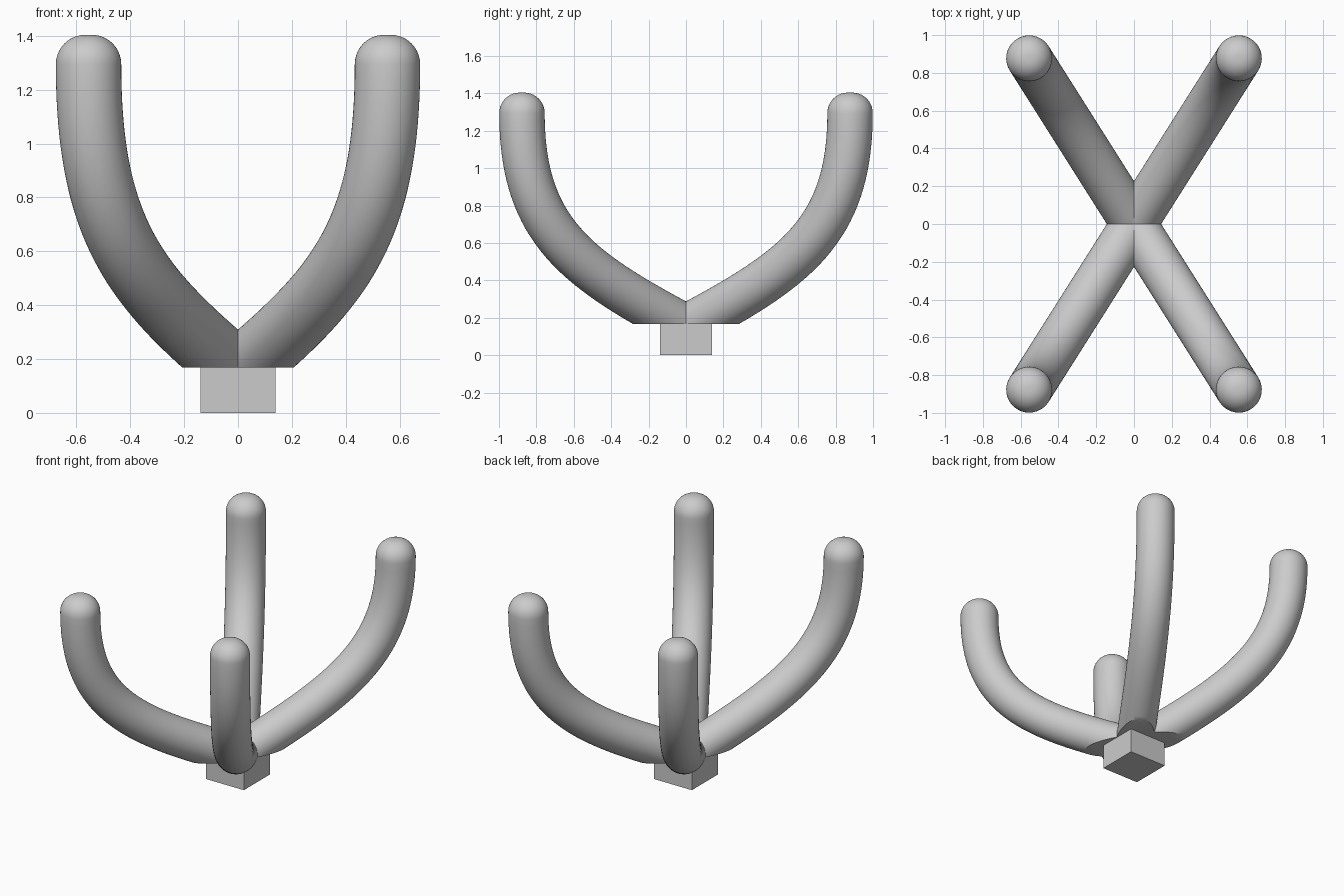
import bpy, bmesh, math
from mathutils import Vector

if "Cube" in bpy.data.objects:
    bpy.data.objects.remove(bpy.data.objects["Cube"])

R = 0.1215            # tube radius
FILLET = 0.109        # rounding at the arm tip
SIDES = 48
TIP = Vector((0.555, 0.877, 0))
REACH, TOP, BASE = TIP.length, 1.295, 0.168
OUT = TIP.normalized()
SIDE = Vector((-OUT.y, OUT.x, 0))
UP = Vector((0, 0, 1))

# arm centreline in its upright plane: (distance out, height)
p0, p1 = Vector((0, 0.15)), Vector((0.69, 0.46))
p2, p3 = Vector((REACH, TOP - 0.63)), Vector((REACH, TOP))


def path(t):
    s = 1 - t
    pos = s**3 * p0 + 3*s*s*t * p1 + 3*s*t*t * p2 + t**3 * p3
    tan = 3*s*s * (p1 - p0) + 6*s*t * (p2 - p1) + 3*t*t * (p3 - p2)
    return pos, tan.normalized()


# stations: straight run-in below the cut, curve, rounded tip
start_dir = (p1 - p0).normalized()
stations = [(p0 - start_dir * 0.6, start_dir, R)]
stations += [(*path(i / 40), R) for i in range(41)]
for i in range(1, 11):
    a = math.pi / 2 * i / 10
    stations.append((Vector((REACH, TOP + FILLET * math.sin(a))), Vector((0, 1)),
                     R - FILLET + FILLET * math.cos(a)))

bm = bmesh.new()
rings = []
for pos, tan, rad in stations:
    n = OUT * -tan.y + UP * tan.x
    c = OUT * pos.x + UP * pos.y
    rings.append([bm.verts.new(c + rad * (n * math.cos(2 * math.pi * k / SIDES)
                                          + SIDE * math.sin(2 * math.pi * k / SIDES)))
                  for k in range(SIDES)])
for a, b in zip(rings, rings[1:]):
    for k in range(SIDES):
        j = (k + 1) % SIDES
        bm.faces.new((a[k], a[j], b[j], b[k]))
bm.faces.new(rings[-1])
bm.faces.new(rings[0])
bmesh.ops.recalc_face_normals(bm, faces=bm.faces[:])


def trim(co, no):
    geom = bm.verts[:] + bm.edges[:] + bm.faces[:]
    return bmesh.ops.bisect_plane(bm, geom=geom, dist=1e-5, plane_co=co,
                                  plane_no=no, clear_inner=True)["geom_cut"]


# flat underside, then trim to one quadrant
cut = trim((0, 0, BASE), (0, 0, 1))
bmesh.ops.edgenet_fill(bm, edges=[e for e in cut if isinstance(e, bmesh.types.BMEdge)])
trim((0, 0, 0), (1, 0, 0))
trim((0, 0, 0), (0, 1, 0))
bmesh.ops.recalc_face_normals(bm, faces=bm.faces[:])
for f in bm.faces:
    if f.calc_center_median().z < BASE + 1e-4 and f.normal.z > 0:
        f.normal_flip()

mesh = bpy.data.meshes.new("arms")
bm.to_mesh(mesh)
bm.free()
arms = bpy.data.objects.new("arms", mesh)
bpy.context.collection.objects.link(arms)
bpy.context.view_layer.objects.active = arms
arms.select_set(True)

# mirror into four arms
mod = arms.modifiers.new("mirror", 'MIRROR')
mod.use_axis = (True, True, False)
bpy.ops.object.modifier_apply(modifier=mod.name)
bpy.ops.object.shade_smooth_by_angle(angle=math.radians(30))

# square foot block
bpy.ops.mesh.primitive_cube_add(size=1, location=(0, 0, 0.0865))
foot = bpy.context.object
foot.name = "foot_block"
foot.scale = (0.28, 0.276, 0.173)
